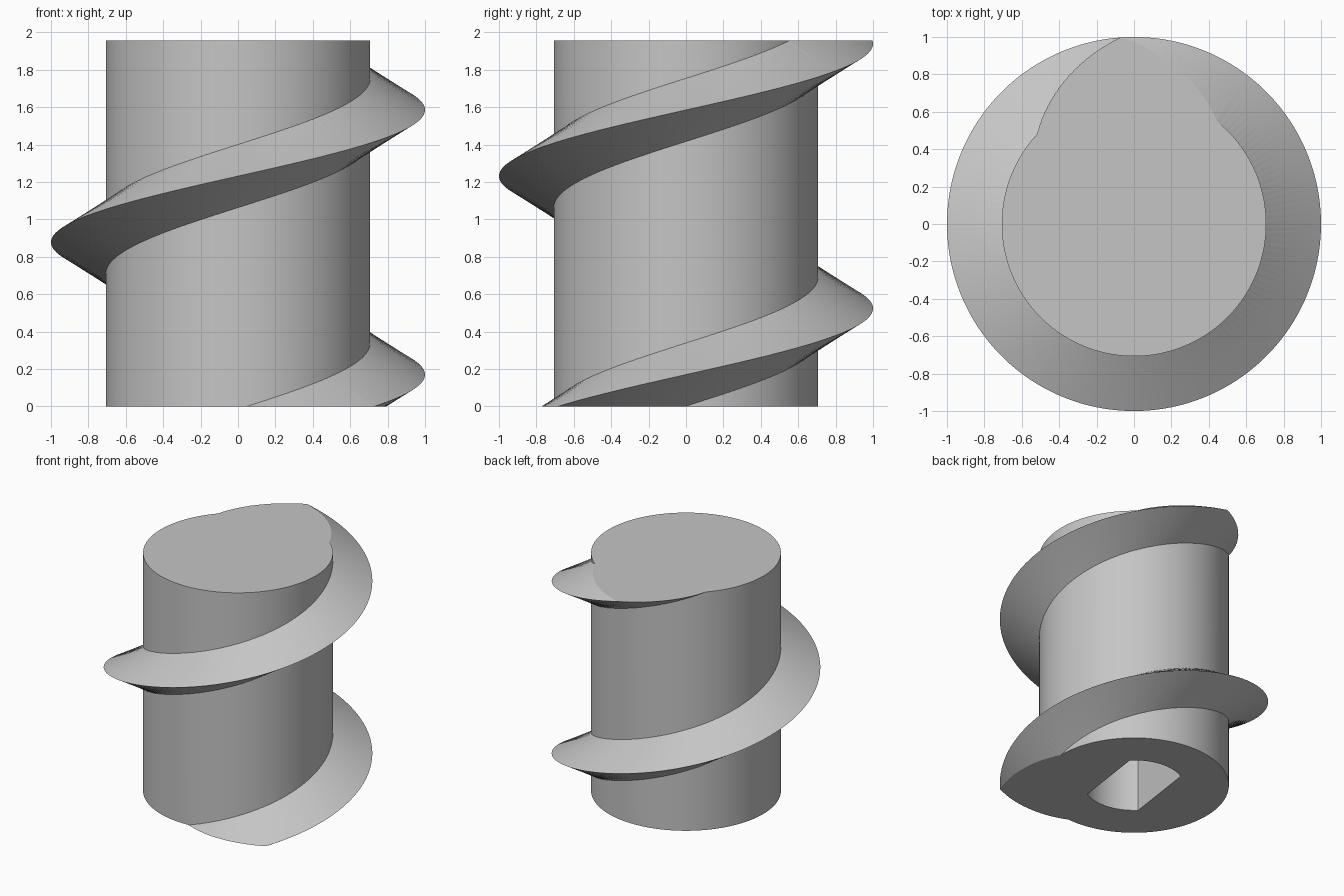
import bpy, bmesh, math
from mathutils import Matrix

if "Cube" in bpy.data.objects:
    bpy.data.objects.remove(bpy.data.objects["Cube"])

CORE_R, CREST_R, HEIGHT = 0.707, 1.0, 1.955
PITCH, CREST_Z0 = 1.415, 0.17            # crest height at angle zero
SLOPE = math.tan(math.radians(30))       # flank slope of the thread
STEPS = 144                              # segments per turn

grey = bpy.data.materials.new("plain grey")
grey.diffuse_color = (0.56, 0.56, 0.56, 1)
grey.use_nodes = True
grey.node_tree.nodes["Principled BSDF"].inputs["Base Color"].default_value = grey.diffuse_color


def make_object(name, bm):
    bmesh.ops.recalc_face_normals(bm, faces=bm.faces)
    mesh = bpy.data.meshes.new(name)
    bm.to_mesh(mesh)
    bm.free()
    mesh.materials.append(grey)
    ob = bpy.data.objects.new(name, mesh)
    bpy.context.collection.objects.link(ob)
    return ob


def prism(name, outline, z0, z1):
    bm = bmesh.new()
    low = [bm.verts.new((x, y, z0)) for x, y in outline]
    high = [bm.verts.new((x, y, z1)) for x, y in outline]
    bm.faces.new(low)
    bm.faces.new(high)
    n = len(outline)
    for i in range(n):
        j = (i + 1) % n
        bm.faces.new((low[i], low[j], high[j], high[i]))
    return make_object(name, bm)


def arc(radius, a0, a1, count):
    return [(radius * math.cos(a0 + (a1 - a0) * i / count),
             radius * math.sin(a0 + (a1 - a0) * i / count)) for i in range(count + 1)]


def combine(target, tool, operation):
    mod = target.modifiers.new(operation.lower(), 'BOOLEAN')
    mod.operation, mod.solver, mod.object = operation, 'EXACT', tool
    bpy.context.view_layer.objects.active = target
    bpy.ops.object.modifier_apply(modifier=mod.name)
    bpy.data.objects.remove(tool)


# Core, longer than needed so that the ends can be trimmed flat
core = prism("screw_body", arc(CORE_R, 0, math.tau, STEPS)[:-1], -1.0, 3.0)

# Helical thread with a V section, rooted inside the core
bm = bmesh.new()
root_r = 0.64
half = (CREST_R - root_r) * SLOPE
rings = []
for i in range(int(-150 / 360 * STEPS), int(570 / 360 * STEPS) + 1):
    a = math.tau * (i + 0.5) / STEPS
    z = CREST_Z0 + PITCH * a / math.tau
    rings.append([bm.verts.new((r * math.cos(a), r * math.sin(a), z + dz))
                  for r, dz in ((root_r, -half), (CREST_R, 0), (root_r, half))])
for p, q in zip(rings, rings[1:]):
    for k in range(3):
        m = (k + 1) % 3
        bm.faces.new((p[k], p[m], q[m], q[k]))
bm.faces.new(rings[0])
bm.faces.new(rings[-1])
bmesh.ops.triangulate(bm, faces=bm.faces)
thread = make_object("thread", bm)

# Slab that trims both ends flat
slab = prism("trim_slab", [(-2, -2), (2, -2), (2, 2), (-2, 2)], 0.0, HEIGHT)

# Blind socket in the bottom: a round hole with two parallel flats
turn = math.radians(-8)
flat = math.acos(0.6)
outline = (arc(0.373, turn + flat, turn + math.pi - flat, 24)
           + arc(0.373, turn + math.pi + flat, turn + math.tau - flat, 24))
socket = prism("socket_cutter", outline, -0.5, 1.0)

combine(core, thread, 'UNION')
combine(core, slab, 'INTERSECT')
combine(core, socket, 'DIFFERENCE')

bpy.ops.object.select_all(action='DESELECT')
core.select_set(True)
bpy.context.view_layer.objects.active = core
bpy.ops.object.shade_smooth_by_angle(angle=math.radians(30))
